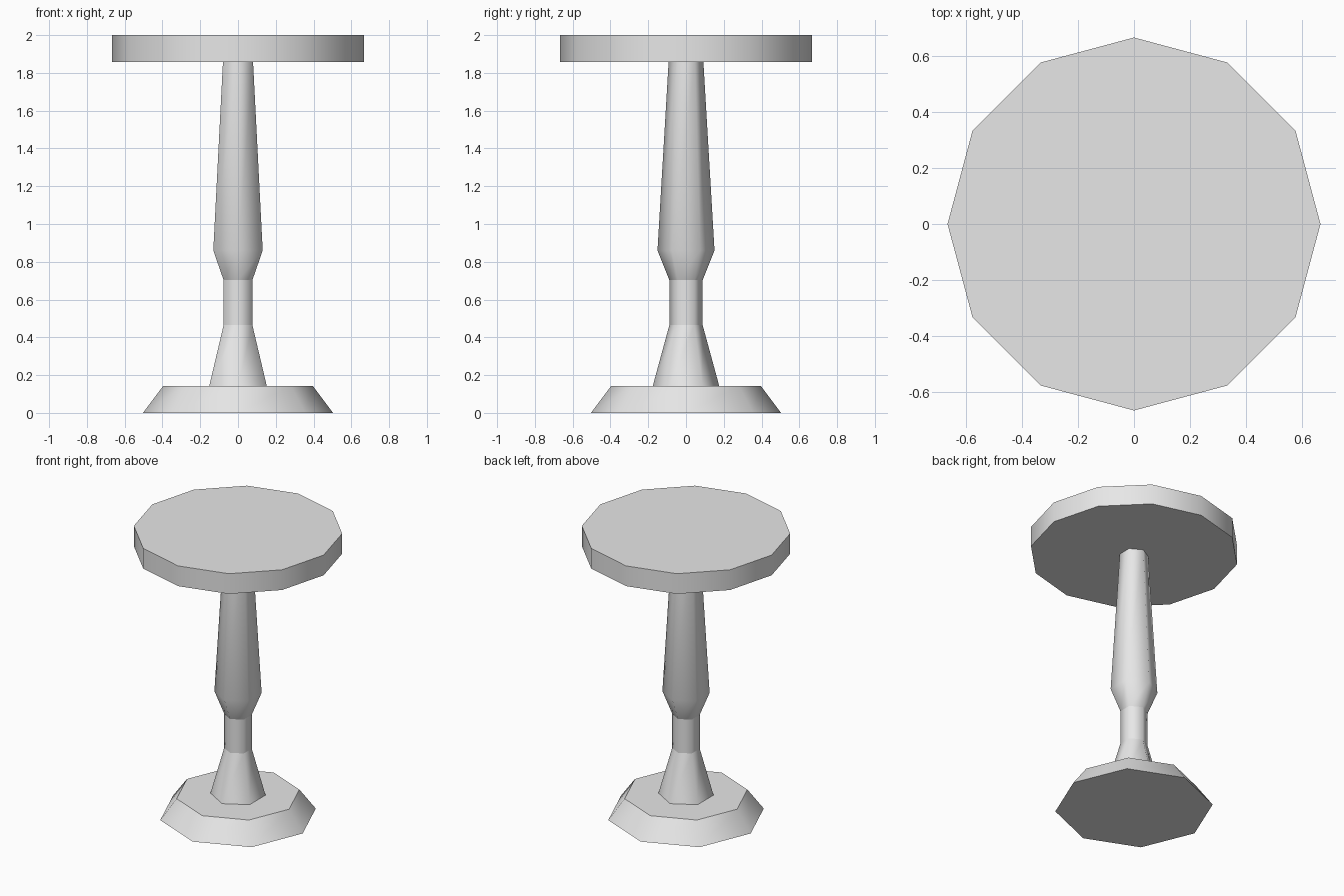
import bpy, bmesh
from math import sin, cos, pi

cube = bpy.data.objects.get("Cube")
if cube:
    bpy.data.objects.remove(cube, do_unlink=True)

GREY = (0.8, 0.8, 0.8, 1.0)
grey = bpy.data.materials.new("light_grey")
grey.use_nodes = True
grey.diffuse_color = GREY
grey.node_tree.nodes["Principled BSDF"].inputs["Base Color"].default_value = GREY


def lathe(name, sides, profile, start=0.0, sharp_rings=()):
    """Stack of regular polygons from (radius, z) pairs: smooth walls, crisp caps."""
    bm = bmesh.new()
    angles = [start + 2 * pi * i / sides for i in range(sides)]
    rings = [[bm.verts.new((r * cos(a), r * sin(a), z)) for a in angles]
             for r, z in profile]
    for low, high in zip(rings, rings[1:]):
        for i in range(sides):
            j = (i + 1) % sides
            bm.faces.new((low[i], low[j], high[j], high[i])).smooth = True
    caps = [bm.faces.new(rings[0][::-1]), bm.faces.new(rings[-1])]
    crease = [e for cap in caps for e in cap.edges]
    for k in sharp_rings:
        crease += [bm.edges.get((rings[k][i], rings[k][i - 1])) for i in range(sides)]
    for edge in crease:
        edge.smooth = False
    mesh = bpy.data.meshes.new(name)
    bm.to_mesh(mesh)
    bm.free()
    mesh.materials.append(grey)
    obj = bpy.data.objects.new(name, mesh)
    bpy.context.collection.objects.link(obj)
    return obj


# Eight-sided tapered foot
lathe("base", 8, [(0.503, 0), (0.397, 0.142)])

# Six-sided turned column with a narrow neck
lathe("column", 6,
      [(0.176, 0.142), (0.088, 0.465), (0.088, 0.703), (0.151, 0.86), (0.092, 1.858)],
      start=pi / 2, sharp_rings=(1, 2))

# Twelve-sided table top
lathe("table_top", 12, [(0.666, 1.858), (0.666, 2.0)])
